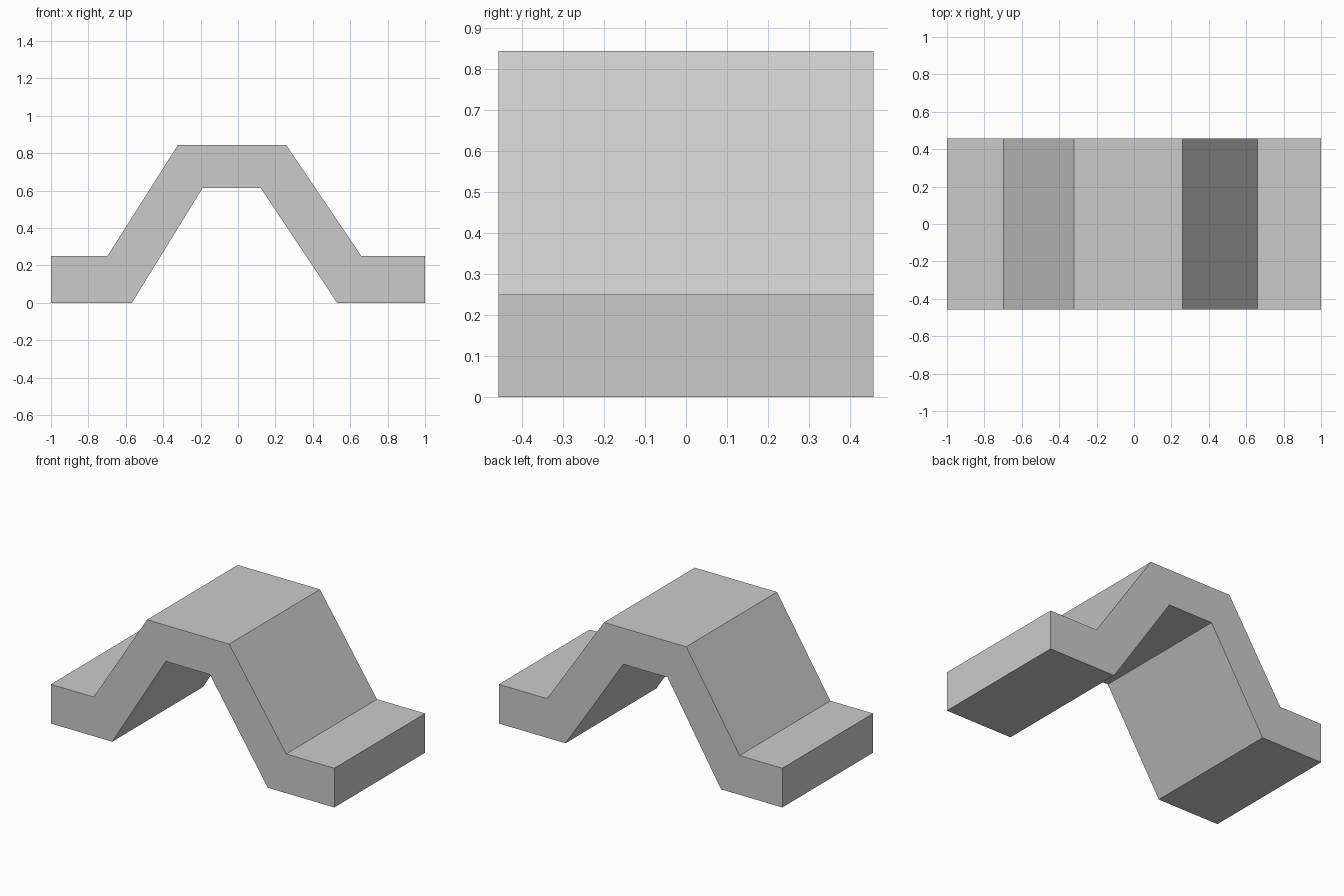
import bpy
import bmesh

cube = bpy.data.objects.get("Cube")
if cube:
    bpy.data.objects.remove(cube, do_unlink=True)

# Plain grey material
grey = bpy.data.materials.new("light grey")
grey.use_nodes = True
colour = (0.6, 0.6, 0.6, 1)
grey.diffuse_color = colour
grey.node_tree.nodes["Principled BSDF"].inputs["Base Color"].default_value = colour

# Side profile of the bent strip (x, z), counter-clockwise from the front
WIDTH = 0.914
underside = [(-1, 0), (-0.567, 0), (-0.19, 0.613), (0.122, 0.613), (0.53, 0), (1, 0)]
topside = [(1, 0.25), (0.66, 0.25), (0.258, 0.843), (-0.322, 0.843), (-0.698, 0.25), (-1, 0.25)]

# Extrude the profile from front to back
bm = bmesh.new()
front = bm.faces.new([bm.verts.new((x, -WIDTH / 2, z)) for x, z in underside + topside])
result = bmesh.ops.extrude_face_region(bm, geom=[front], use_keep_orig=True)
back_verts = [v for v in result["geom"] if isinstance(v, bmesh.types.BMVert)]
bmesh.ops.translate(bm, verts=back_verts, vec=(0, WIDTH, 0))
bmesh.ops.recalc_face_normals(bm, faces=bm.faces)

mesh = bpy.data.meshes.new("bent_bracket")
bm.to_mesh(mesh)
bm.free()
mesh.materials.append(grey)
bracket = bpy.data.objects.new("bent_bracket", mesh)
bpy.context.collection.objects.link(bracket)
